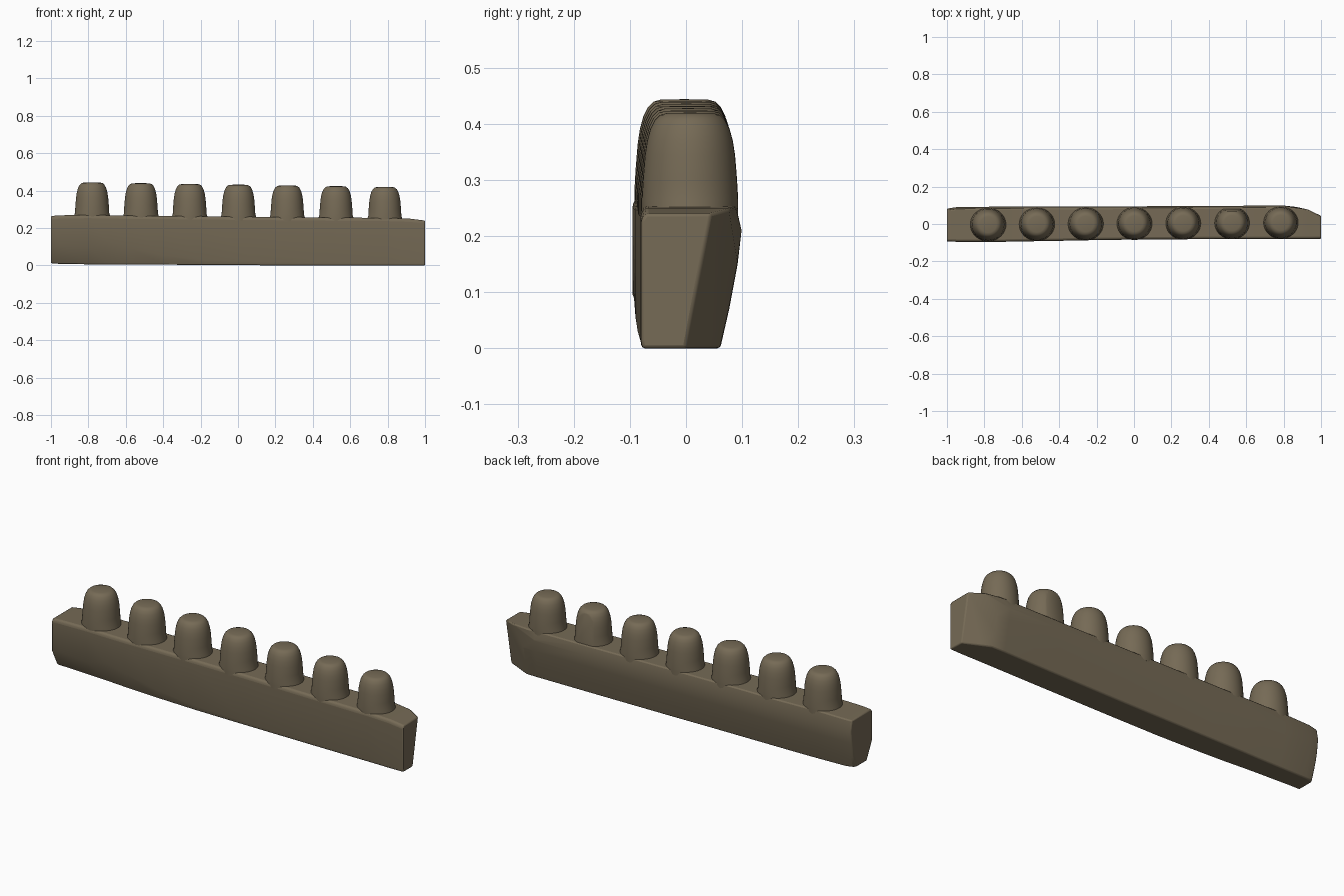
import bpy, bmesh, math
from mathutils import Vector

if "Cube" in bpy.data.objects:
    bpy.data.objects.remove(bpy.data.objects["Cube"])

mat = bpy.data.materials.new("weathered brown")
mat.diffuse_color = (0.18, 0.145, 0.092, 1)
mat.use_nodes = True
mat.node_tree.nodes["Principled BSDF"].inputs["Base Color"].default_value = mat.diffuse_color


def slice_off(bm, point, normal):
    """Chip away everything on the normal side of a plane and cap the cut."""
    geom = bm.verts[:] + bm.edges[:] + bm.faces[:]
    bmesh.ops.bisect_plane(bm, geom=geom, plane_co=point, plane_no=Vector(normal).normalized(),
                           clear_outer=True, dist=1e-5)
    rim = [e for e in bm.edges if e.is_boundary]
    bmesh.ops.holes_fill(bm, edges=rim, sides=0)


def finish(name, bm, bevel, angle):
    bmesh.ops.recalc_face_normals(bm, faces=bm.faces[:])
    me = bpy.data.meshes.new(name)
    bm.to_mesh(me)
    bm.free()
    me.materials.append(mat)
    ob = bpy.data.objects.new(name, me)
    bpy.context.collection.objects.link(ob)
    if bevel:
        mod = ob.modifiers.new("worn_edges", 'BEVEL')
        mod.width, mod.segments = bevel, 2
        mod.limit_method, mod.angle_limit = 'ANGLE', math.radians(30)
    bpy.ops.object.select_all(action='DESELECT')
    bpy.context.view_layer.objects.active = ob
    ob.select_set(True)
    bpy.ops.object.shade_smooth_by_angle(angle=math.radians(angle))
    return ob


# Beam: x, front y, chip edge z, front bottom y, back y, top z, bottom z
stations = [
    (-1.00, -0.094, 0.100, -0.050, 0.082, 0.264, 0.012),
    (-0.95, -0.095, 0.110, -0.045, 0.090, 0.268, 0.008),
    (-0.80, -0.095, 0.095, -0.050, 0.092, 0.270, 0.006),
    (-0.69, -0.095, 0.122, -0.055, 0.093, 0.268, 0.005),
    (-0.58, -0.093, 0.095, -0.064, 0.094, 0.266, 0.005),
    (-0.40, -0.090, 0.055, -0.072, 0.094, 0.265, 0.004),
    (-0.20, -0.086, 0.030, -0.078, 0.094, 0.263, 0.003),
    (0.10, -0.082, 0.020, -0.078, 0.095, 0.260, 0.001),
    (0.50, -0.081, 0.015, -0.078, 0.097, 0.256, 0.000),
    (0.80, -0.081, 0.015, -0.078, 0.099, 0.254, 0.000),
    (0.92, -0.081, 0.015, -0.079, 0.097, 0.250, 0.000),
    (1.00, -0.080, 0.015, -0.078, 0.094, 0.240, 0.000),
]
bm = bmesh.new()
rings = []
for x, yf, zc, yfb, yb, zt, zb in stations:
    profile = [(yf + 0.008, zt), (yf, zt - 0.012), (yf, zc), (yfb, zb),
               (yb - 0.038, zb), (yb - 0.022, 0.07), (yb - 0.007, 0.15),
               (yb, 0.21), (yb - 0.010, zt)]
    rings.append([bm.verts.new((x, y, z)) for y, z in profile])
n = len(rings[0])
for a, b in zip(rings, rings[1:]):
    for i in range(n):
        j = (i + 1) % n
        bm.faces.new((a[i], a[j], b[j], b[i]))
bm.faces.new(rings[0])
bm.faces.new(rings[-1])
# broken back corners at each end
slice_off(bm, (1.0, 0.022, 0.12), (0.075, 0.16, -0.030))
slice_off(bm, (1.0, 0.068, 0.22), (0.03, 0.20, 0.01))
slice_off(bm, (-1.0, 0.045, 0.05), (-0.09, 0.06, -0.02))
finish("beam", bm, 0.006, 28)

# Rounded studs along the top: radius factor, height factor
outline = [(1.07, -0.12), (1.05, 0.0), (1.0, 0.08), (0.975, 0.3), (0.935, 0.55),
           (0.89, 0.70), (0.82, 0.83), (0.73, 0.92), (0.62, 0.975), (0.48, 0.995)]
SEG = 40
for k in range(7):
    t = k / 6
    cx, cy = -0.78 + 1.565 * t, -0.003 + 0.010 * t
    z0, z1 = 0.266 - 0.014 * t, 0.444 - 0.024 * t
    r = 0.089 - 0.003 * t
    bm = bmesh.new()
    loops = []
    for rf, hf in outline:
        loops.append([bm.verts.new((cx + r * 1.03 * rf * math.cos(2 * math.pi * i / SEG),
                                    cy + r * min(rf, 1.0) * math.sin(2 * math.pi * i / SEG),
                                    z0 + (z1 - z0) * hf)) for i in range(SEG)])
    for a, b in zip(loops, loops[1:]):
        for i in range(SEG):
            j = (i + 1) % SEG
            bm.faces.new((a[i], a[j], b[j], b[i]))
    tip = bm.verts.new((cx, cy, z1))
    for i in range(SEG):
        bm.faces.new((loops[-1][i], loops[-1][(i + 1) % SEG], tip))
    bm.faces.new(loops[0])
    if k == 5:  # stud with a chipped back
        slice_off(bm, (cx, 0.073, 0.36), (0.0, 1.0, 0.08))
    finish("stud_%d" % (k + 1), bm, 0, 40)
